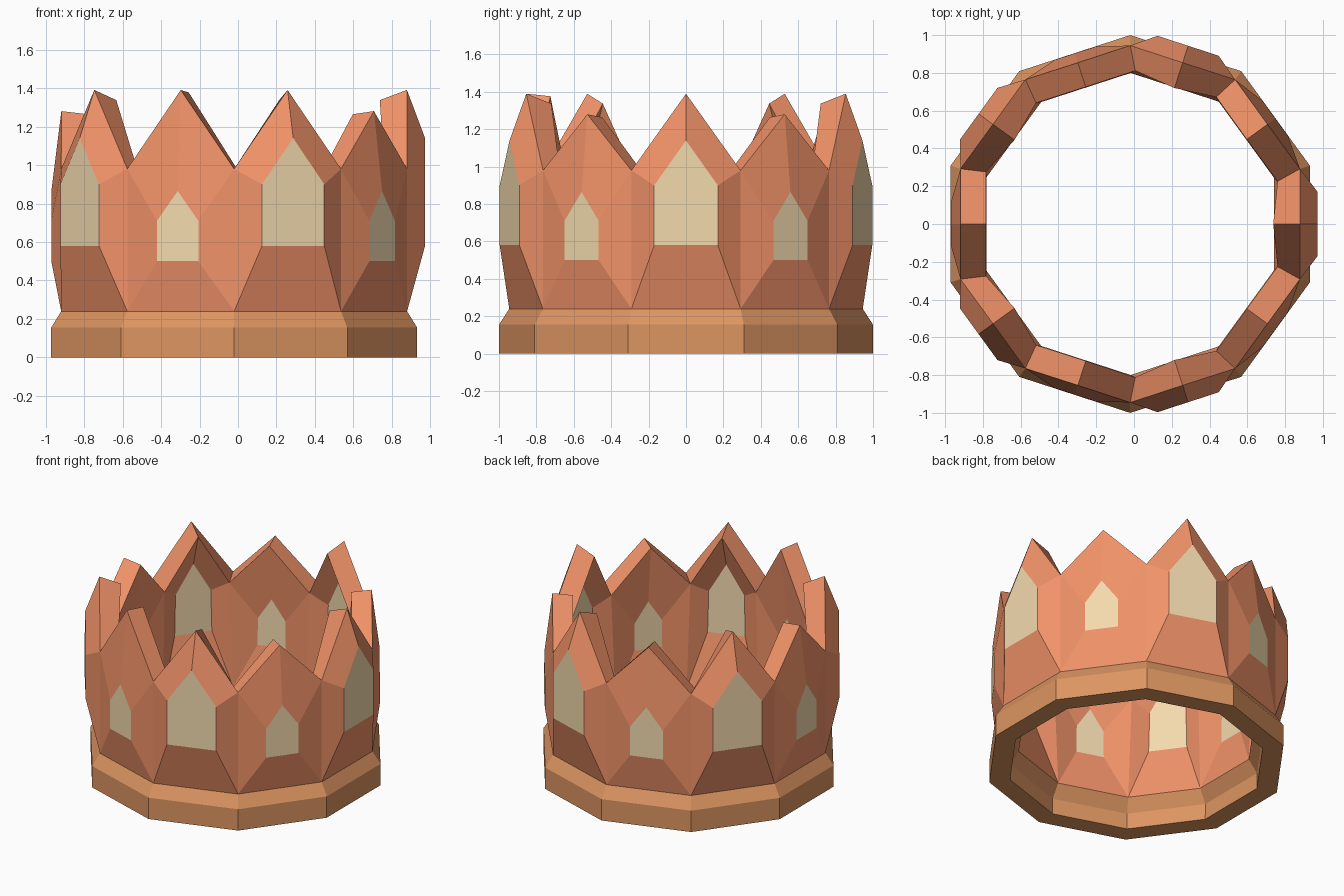
import bpy, bmesh
from math import cos, sin, radians

if "Cube" in bpy.data.objects:
    bpy.data.objects.remove(bpy.data.objects["Cube"])

CX = -0.02          # axis offset so the uneven petals centre on x = 0
SIDES = 10


def material(name, rgb):
    m = bpy.data.materials.new(name)
    m.diffuse_color = (*rgb, 1)
    m.use_nodes = True
    m.node_tree.nodes["Principled BSDF"].inputs["Base Color"].default_value = m.diffuse_color
    return m


bm = bmesh.new()


def polar(r, deg, z, side=0.0):
    """Vertex at distance r along the angle, shifted sideways."""
    a = radians(deg)
    return bm.verts.new((CX + r * cos(a) - side * sin(a),
                         r * sin(a) + side * cos(a), z))


def face(mat, *verts):
    bm.faces.new(verts).material_index = mat


def ring(r, z):
    return [polar(r, -18 + 36 * i, z) for i in range(SIDES)]


# Base band: vertical wall and chamfer, then the valleys between petals
foot, wall, ledge, valley = (ring(r, z) for r, z in
                             ((1, 0), (1, 0.155), (0.945, 0.24), (0.945, 0.98)))

for i in range(SIDES):
    j = (i + 1) % SIDES
    face(1, foot[i], foot[j], wall[j], wall[i])
    face(1, wall[i], wall[j], ledge[j], ledge[i])

    # Petals alternate: large window / small window
    ang = 36 * i
    if i % 2 == 0:
        r, w, z0, z1, z2, top = 0.992, 0.17, 0.58, 0.90, 1.14, 1.39
    else:
        r, w, z0, z1, z2, top = 0.95, 0.113, 0.50, 0.71, 0.865, 1.28
    if i == 7:      # one front petal is taller than its kind
        top = 1.39
    bl, br = polar(r, ang, z0, -w), polar(r, ang, z0, w)
    tl, tr = polar(r, ang, z1, -w), polar(r, ang, z1, w)
    apex, peak = polar(r, ang, z2), polar(0.898, ang, top)
    face(2, bl, br, tr, apex, tl)                    # window
    face(0, ledge[i], ledge[j], br, bl)              # below the window
    face(0, ledge[i], bl, tl, valley[i])             # sides
    face(0, br, ledge[j], valley[j], tr)
    face(0, valley[i], tl, apex, peak)               # point
    face(0, tr, valley[j], peak, apex)

mesh = bpy.data.meshes.new("crown")
bm.to_mesh(mesh)
bm.free()
for m in (material("petal_orange", (0.88, 0.29, 0.14)),
          material("band_tan", (0.72, 0.30, 0.12)),
          material("window_cream", (0.90, 0.70, 0.42))):
    mesh.materials.append(m)
crown = bpy.data.objects.new("crown", mesh)
bpy.context.collection.objects.link(crown)

# Wall thickness, grown inward
solid = crown.modifiers.new("thickness", 'SOLIDIFY')
solid.thickness = 0.135
solid.offset = -1
solid.use_even_offset = True
